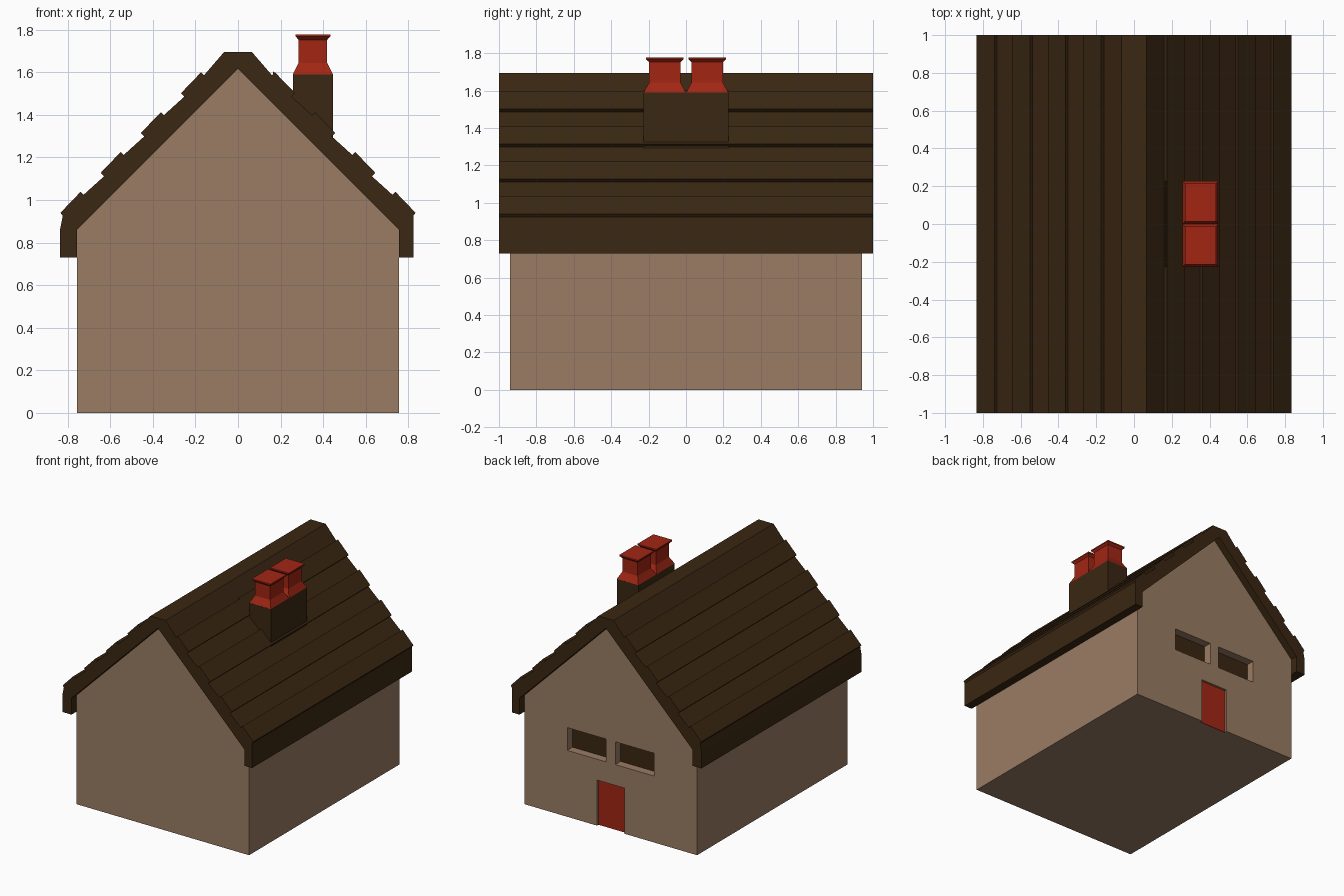
import bpy, bmesh

if "Cube" in bpy.data.objects:
    bpy.data.objects.remove(bpy.data.objects["Cube"])


def material(name, rgb):
    m = bpy.data.materials.new(name)
    m.diffuse_color = (*rgb, 1)
    m.use_nodes = True
    m.node_tree.nodes["Principled BSDF"].inputs["Base Color"].default_value = m.diffuse_color
    return m


TAN = material("tan_wall", (0.32, 0.20, 0.125))
BROWN = material("dark_brown", (0.042, 0.020, 0.006))
RED = material("brick_red", (0.36, 0.019, 0.007))


def finish(name, bm, mat):
    bmesh.ops.recalc_face_normals(bm, faces=bm.faces)
    me = bpy.data.meshes.new(name)
    bm.to_mesh(me)
    bm.free()
    ob = bpy.data.objects.new(name, me)
    bpy.context.collection.objects.link(ob)
    me.materials.append(mat)
    return ob


def extrude_y(name, profile, y0, y1, mat):
    """Extrude an x/z profile from y0 to y1."""
    bm = bmesh.new()
    f = bm.faces.new([bm.verts.new((x, y0, z)) for x, z in profile])
    r = bmesh.ops.extrude_face_region(bm, geom=[f])
    verts = [v for v in r["geom"] if isinstance(v, bmesh.types.BMVert)]
    bmesh.ops.translate(bm, verts=verts, vec=(0, y1 - y0, 0))
    return finish(name, bm, mat)


def box(name, x0, x1, y0, y1, z0, z1, mat):
    return extrude_y(name, [(x0, z0), (x1, z0), (x1, z1), (x0, z1)], y0, y1, mat)


# Walls: a gabled block with recesses cut in the back
walls = extrude_y("walls", [(-0.755, 0), (0.755, 0), (0.755, 0.86),
                            (0, 1.615), (-0.755, 0.86)], -0.94, 0.94, TAN)
cuts = [(-0.38, -0.04, 0.07, 0.525, 0.705), (0.04, 0.38, 0.07, 0.525, 0.705),
        (-0.12, 0.12, 0.022, -0.05, 0.36)]
for x0, x1, depth, z0, z1 in cuts:
    cutter = box("cutter", x0, x1, 0.94 - depth, 1.1, z0, z1, TAN)
    cutter.hide_render = True
    mod = walls.modifiers.new("recess", "BOOLEAN")
    mod.operation = "DIFFERENCE"
    mod.solver = "EXACT"
    mod.object = cutter
    bpy.context.view_layer.objects.active = walls
    bpy.ops.object.modifier_apply(modifier=mod.name)
    bpy.data.objects.remove(cutter)

# Window panes and door, thin plates at the back of the recesses
box("window_left", -0.38, -0.04, 0.868, 0.874, 0.525, 0.705, BROWN)
box("window_right", 0.04, 0.38, 0.868, 0.874, 0.525, 0.705, BROWN)
box("door", -0.12, 0.12, 0.916, 0.922, 0.0, 0.36, RED)

# Roof: stepped plank profile with hanging eaves, mirrored about the ridge
def roof_side(eave):
    pts = [(0.066, 1.694)]
    for i in range(4):
        dx, dz = 0.1885 * i, -0.187 * i
        pts += [(0.160 + dx, 1.585 + dz), (0.174 + dx, 1.599 + dz),
                (0.268 + dx, 1.501 + dz), (0.252 + dx, 1.485 + dz)]
    pts[-1] = (0.823, 0.925)
    return pts + [(eave, 0.865), (eave, 0.73), (0.755, 0.73), (0.755, 0.86)]


right = roof_side(0.823)
left = [(-x, z) for x, z in reversed(roof_side(0.835))]
extrude_y("roof", right + [(0, 1.615)] + left, -1, 1, BROWN)

# Chimney stack with a sloped saddle on the uphill side
extrude_y("chimney_stack", [(0.165, 1.604), (0.258, 1.512), (0.258, 1.59),
                            (0.446, 1.59), (0.446, 1.22), (0.165, 1.5)],
          -0.227, 0.227, BROWN)

# Two flared square chimney pots: (half x, half y, height) rings
RINGS = [(0.094, 0.113, 1.59), (0.067, 0.083, 1.644), (0.067, 0.083, 1.752),
         (0.082, 0.100, 1.768), (0.082, 0.100, 1.778)]
for name, cy in (("chimney_pot_front", -0.1135), ("chimney_pot_back", 0.1135)):
    bm = bmesh.new()
    loops = [[bm.verts.new((0.352 + sx * hx, cy + sy * hy, z))
              for sx, sy in ((-1, -1), (1, -1), (1, 1), (-1, 1))]
             for hx, hy, z in RINGS]
    for a, b in zip(loops, loops[1:]):
        for i in range(4):
            j = (i + 1) % 4
            bm.faces.new((a[i], a[j], b[j], b[i]))
    bm.faces.new(loops[0])
    bm.faces.new(loops[-1])
    finish(name, bm, RED)
